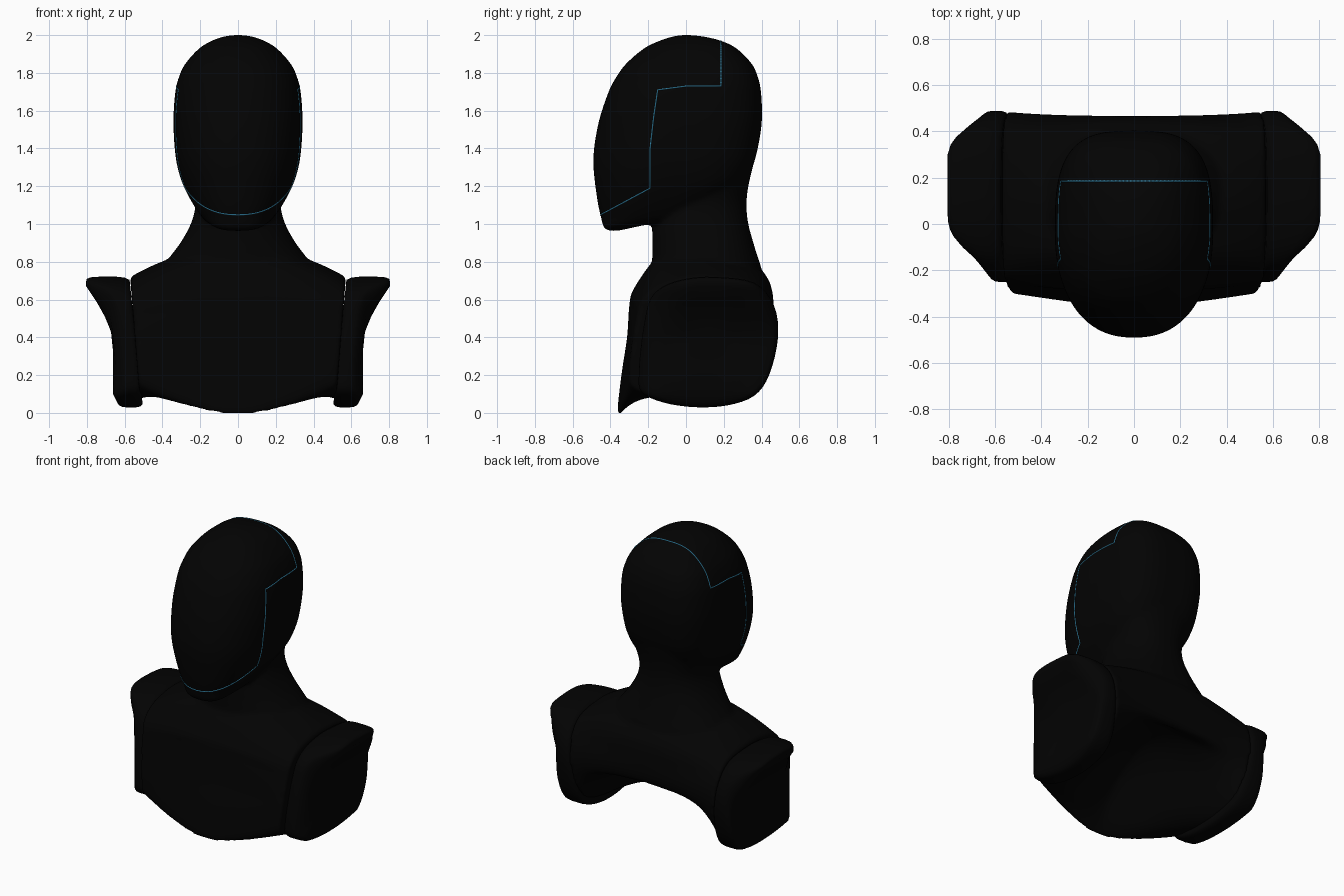
import bpy, bmesh, math
from mathutils import Vector
from mathutils.bvhtree import BVHTree

if "Cube" in bpy.data.objects:
    bpy.data.objects.remove(bpy.data.objects["Cube"])


def material(name, rgb):
    m = bpy.data.materials.new(name)
    m.diffuse_color = (*rgb, 1)
    m.use_nodes = True
    m.node_tree.nodes["Principled BSDF"].inputs["Base Color"].default_value = m.diffuse_color
    return m


black = material("matte black", (0.0009, 0.0009, 0.0009))
cyan = material("light blue", (0.08, 0.55, 0.92))


def loft(bm, rings):
    vs = [[bm.verts.new(p) for p in r] for r in rings]
    n = len(vs[0])
    for a, b in zip(vs, vs[1:]):
        for i in range(n):
            j = (i + 1) % n
            bm.faces.new((a[i], a[j], b[j], b[i]))
    bm.faces.new(vs[0][::-1])
    bm.faces.new(vs[-1])


def make(name, bm, mat):
    bmesh.ops.recalc_face_normals(bm, faces=bm.faces)
    me = bpy.data.meshes.new(name)
    bm.to_mesh(me)
    bm.free()
    me.materials.append(mat)
    for p in me.polygons:
        p.use_smooth = True
    ob = bpy.data.objects.new(name, me)
    bpy.context.collection.objects.link(ob)
    return ob


def spline(p0, p1, p2, p3, t):
    return tuple(0.5 * (2 * b + (c - a) * t + (2 * a - 5 * b + 4 * c - d) * t * t
                        + (3 * b - a - 3 * c + d) * t ** 3)
                 for a, b, c, d in zip(p0, p1, p2, p3))


def closed(pts, k=4):
    n = len(pts)
    return [spline(pts[i - 1], pts[i], pts[(i + 1) % n], pts[(i + 2) % n], j / k)
            for i in range(n) for j in range(k)]


def opened(pts, k=4):
    q = [pts[0]] + pts + [pts[-1]]
    out = [spline(*q[i:i + 4], j / k) for i in range(len(pts) - 1) for j in range(k)]
    return out + [pts[-1]]


def oval(z, hx, yf, yb, e_front, e_back, n=56):
    # superellipse ring between front yf and back yb
    c, h = (yf + yb) / 2, (yb - yf) / 2
    pts = []
    for i in range(n):
        a = 2 * math.pi * i / n
        s, t = math.sin(a), math.cos(a)
        e = e_back if s > 0 else e_front
        pts.append((hx * math.copysign(abs(t) ** (2 / e), t),
                    c + h * math.copysign(abs(s) ** (2 / e), s), z))
    return pts


# head and neck rings: z, half width, front y, back y
HEAD = [(.964, .05, -.41, -.36), (.977, .11, -.432, -.3), (1.0, .15, -.442, -.19),
        (1.03, .185, -.449, .0), (1.1, .235, -.465, .14), (1.2, .288, -.48, .29),
        (1.3, .32, -.49, .35), (1.4, .335, -.487, .38), (1.55, .342, -.46, .402),
        (1.7, .332, -.41, .397), (1.78, .312, -.368, .38), (1.85, .278, -.316, .347),
        (1.93, .205, -.222, .267), (1.97, .138, -.14, .185), (1.991, .08, -.075, .1),
        (2.0, .025, -.03, .03)]
NECK = [(.7, .40, -.08, .41), (.78, .39, -.17, .395), (.84, .35, -.178, .375),
        (.9, .305, -.178, .357), (1.0, .25, -.178, .33), (1.1, .226, -.165, .32),
        (1.2, .245, -.14, .33), (1.3, .275, -.1, .353), (1.42, .3, -.1, .375)]
# torso sections (y, z): centre of the body with hollow underside, and shoulder end
MID = closed([(.15, .87), (0, .865), (-.15, .825), (-.275, .66), (-.3, .57), (-.312, .4),
              (-.342, .2), (-.362, -.008), (-.315, .05), (-.24, .2), (-.1, .35), (.1, .45),
              (.31, .46), (.435, .402), (.466, .53), (.415, .74)])
ARM = closed([(.15, .72), (0, .71), (-.12, .67), (-.19, .6), (-.22, .48), (-.24, .34),
              (-.25, .2), (-.235, .11), (-.12, .055), (.05, .03), (.22, .04), (.36, .09),
              (.44, .2), (.487, .4), (.465, .57), (.36, .69)])


def torso_ring(x):
    ring = []
    for (ym, zm), (ya, za) in zip(MID, ARM):
        t = min(1, abs(x) / .57) ** (2 if zm > .6 else 1.5)
        ya = .12 + (ya - .12) * (1.13 if ya < .12 else .99)
        za = .4 + (za - .4) * (.985 if za > .4 else .89)
        z = zm + (za - zm) * t
        ring.append((x * (.91 + .14 * z), ym + (ya - ym) * t, z))
    return ring


# body: head, neck and torso merged into one skin
bm = bmesh.new()
loft(bm, [oval(*r, 2.3, 3.1) for r in opened(HEAD)])
loft(bm, [oval(*r, 2.15, 2.4) for r in opened(NECK)])
loft(bm, [torso_ring(-.565 + 1.13 * i / 32) for i in range(33)])
body = make("head_and_torso", bm, black)
rm = body.modifiers.new("merge", 'REMESH')
rm.mode = 'VOXEL'
rm.voxel_size = .013
rm.use_smooth_shade = True
sm = body.modifiers.new("soften", 'SMOOTH')
sm.factor = .5
sm.iterations = 8

# shoulder caps: flared at the top, tapered to front and back, tilted ends
LIMIT = [(-.26, .6), (-.24, .615), (-.2, .645), (-.15, .685), (-.1, .74), (-.04, .79),
         (.02, .805), (.3, .805), (.36, .785), (.43, .705), (.46, .665), (.5, .625)]


def cap_end(y, z):
    t = max(0, min(1, (z - .38) / .29))
    x = .662 + .142 * t ** 1.5 - max(0, .1 - z) * .5
    for (y0, x0), (y1, x1) in zip(LIMIT, LIMIT[1:]):
        if y0 <= y <= y1:
            x = min(x, x0 + (x1 - x0) * (y - y0) / (y1 - y0))
    return x


def cap_ring(side, scale, where):
    ring = []
    for y, z in ARM:
        y, z = .12 + (y - .12) * scale, .38 + (z - .38) * scale
        inner = .5 + .105 * z
        ring.append((side * (inner + (cap_end(y, z) - inner) * where), y, z))
    return ring


for side, name in ((1, "right_shoulder_cap"), (-1, "left_shoulder_cap")):
    bm = bmesh.new()
    steps = [(.88, 0), (.95, 0), (.985, .1), (1, .3), (1, .5), (1, .7), (.99, .9),
             (.965, .985), (.93, 1), (.85, 1), (.65, 1), (.4, 1), (.15, 1)]
    loft(bm, [cap_ring(side, s, w) for s, w in steps])
    make(name, bm, black)

# thin light seam around the face and over the crown, laid on the skin
bpy.context.view_layer.update()
tree = BVHTree.FromObject(body, bpy.context.evaluated_depsgraph_get())
rays = []
for i in range(13):
    a = math.pi / 2 * i / 12
    rays.append(((0, -.19, 1.19), (math.sin(a), -math.cos(a), -.54 * math.cos(a))))
side_path = [(-.19, 1.19), (-.19, 1.4), (-.172, 1.56), (-.15, 1.71), (0, 1.73), (.185, 1.73)]
for (y0, z0), (y1, z1) in zip(side_path, side_path[1:]):
    for i in range(1, 7):
        rays.append(((0, y0 + (y1 - y0) * i / 6, z0 + (z1 - z0) * i / 6), (1, 0, 0)))
for i in range(1, 25):
    b = math.pi / 2 * i / 24
    rays.append(((0, .185, 1.73), (math.cos(b), 0, math.sin(b))))
half = []
for o, d in rays:
    d = Vector(d).normalized()
    hit = tree.ray_cast(Vector(o), d)[0]
    if hit:
        half.append(hit - d * .0005)
loop = half + [Vector((-p.x, p.y, p.z)) for p in half[-2:0:-1]]
cu = bpy.data.curves.new("light_seam", 'CURVE')
cu.dimensions = '3D'
cu.bevel_depth = .0035
cu.bevel_resolution = 1
sp = cu.splines.new('POLY')
sp.points.add(len(loop) - 1)
for p, q in zip(sp.points, loop):
    p.co = (*q, 1)
sp.use_cyclic_u = True
cu.materials.append(cyan)
bpy.context.collection.objects.link(bpy.data.objects.new("light_seam", cu))
